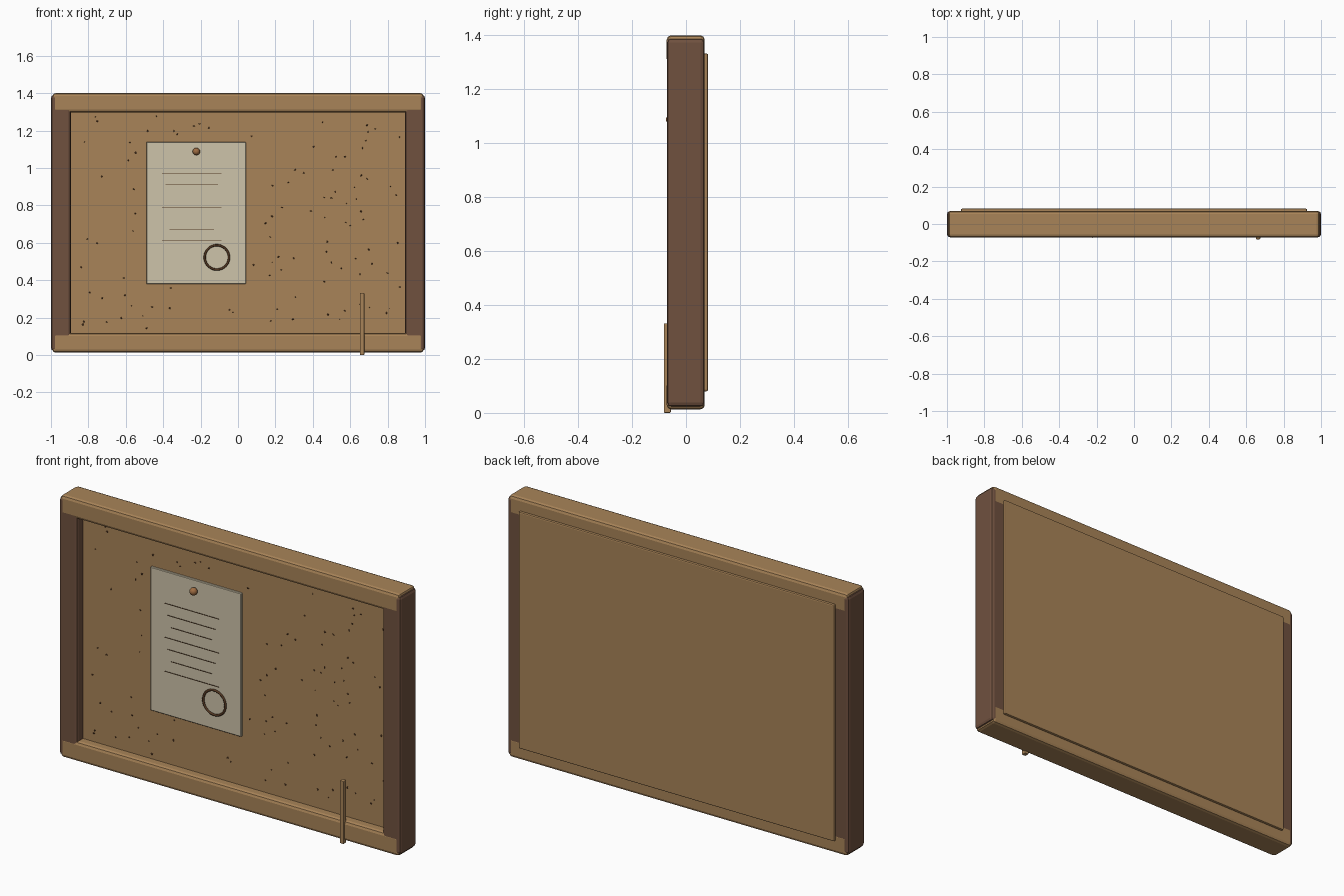
import bpy, bmesh, math, random
from mathutils import Matrix, Vector

if "Cube" in bpy.data.objects:
    bpy.data.objects.remove(bpy.data.objects["Cube"])

random.seed(4)


def material(name, rgb):
    lin = [((c / 255 + 0.055) / 1.055) ** 2.4 for c in rgb]
    m = bpy.data.materials.new(name)
    m.diffuse_color = (*lin, 1)
    m.use_nodes = True
    m.node_tree.nodes["Principled BSDF"].inputs["Base Color"].default_value = m.diffuse_color
    return m


TAN = material("tan_wood_and_cork", (169, 132, 88))
BROWN = material("dark_brown_wood", (112, 81, 63))
PAPER = material("cream_paper", (206, 196, 170))
INK = material("dark_brown_ink", (84, 56, 34))
PIN = material("pin_copper", (158, 108, 66))


def finish(name, bm, mat, bevel=0, segments=2):
    mesh = bpy.data.meshes.new(name)
    bm.to_mesh(mesh)
    bm.free()
    obj = bpy.data.objects.new(name, mesh)
    bpy.context.collection.objects.link(obj)
    mesh.materials.append(mat)
    if bevel:
        mod = obj.modifiers.new("Bevel", 'BEVEL')
        mod.width = bevel
        mod.segments = segments
    return obj


def add_box(bm, x, y, z):
    """Box from (min, max) pairs."""
    size = Matrix.Diagonal((x[1] - x[0], y[1] - y[0], z[1] - z[0], 1))
    mid = Vector((sum(x) / 2, sum(y) / 2, sum(z) / 2))
    bmesh.ops.create_cube(bm, size=1, matrix=Matrix.Translation(mid) @ size)


def box(name, x, y, z, mat, bevel=0, segments=2):
    bm = bmesh.new()
    add_box(bm, x, y, z)
    return finish(name, bm, mat, bevel, segments)


# Frame: rails run across, stiles stand at the sides
box("top_rail", (-0.992, 0.992), (-0.0715, 0.0695), (1.296, 1.40), TAN, 0.016)
box("bottom_rail", (-0.992, 0.992), (-0.0715, 0.0695), (0.013, 0.118), TAN, 0.016)
for side, name in ((-1, "left_stile"), (1, "right_stile")):
    xs = sorted((side * 1.0, side * 0.893))
    box(name, xs, (-0.071, 0.069), (0.022, 1.39), BROWN, 0.016)

# Cork sheet and backing board
box("cork_sheet", (-0.91, 0.91), (-0.021, 0.065), (0.09, 1.32), TAN)
box("backing_board", (-0.925, 0.925), (0.055, 0.082), (0.08, 1.333), TAN, 0.006)

# Cork specks
bm = bmesh.new()
for i in range(120):
    x, z = random.uniform(-0.87, 0.87), random.uniform(0.14, 1.28)
    if -0.51 < x < 0.06 and 0.36 < z < 1.16:
        continue
    r = random.uniform(0.003, 0.006)
    m = (Matrix.Translation((x, -0.021, z))
         @ Matrix.Rotation(random.uniform(0, math.pi), 4, 'Y')
         @ Matrix.Diagonal((r * 1.3, 0.003, r * 0.8, 1)))
    bmesh.ops.create_icosphere(bm, subdivisions=1, radius=1, matrix=m)
finish("cork_specks", bm, INK)

# Pinned paper with ruled lines
box("paper_note", (-0.49, 0.042), (-0.034, -0.02), (0.38, 1.14), PAPER, 0.003, 1)
bm = bmesh.new()
for i in range(7):
    half = (0.16, 0.14, 0.12)[i % 3]
    z = 0.97 - 0.06 * i
    add_box(bm, (-0.247 - half, -0.247 + half), (-0.037, -0.033), (z - 0.001, z + 0.001))
finish("paper_lines", bm, INK)

# Ring stain on the paper
bpy.ops.mesh.primitive_torus_add(location=(-0.113, -0.036, 0.522), rotation=(math.pi / 2, 0, 0),
                                 major_radius=0.065, minor_radius=0.006,
                                 major_segments=40, minor_segments=8)
ring = bpy.context.object
ring.name = "ring_stain"
ring.data.materials.append(INK)
bpy.ops.object.shade_smooth()

# Push pin head and shaft
bm = bmesh.new()
bmesh.ops.create_uvsphere(bm, u_segments=16, v_segments=10, radius=0.02,
                          matrix=Matrix.Translation((-0.223, -0.054, 1.088)))
bmesh.ops.create_cone(bm, cap_ends=True, segments=8, radius1=0.006, radius2=0.006, depth=0.025,
                      matrix=Matrix.Translation((-0.223, -0.035, 1.088))
                      @ Matrix.Rotation(math.pi / 2, 4, 'X'))
pin = finish("push_pin", bm, PIN)
pin.data.shade_smooth()

# Thin stick across the bottom rail
box("hanging_stick", (0.652, 0.675), (-0.082, -0.056), (0.0, 0.332), TAN, 0.004)
